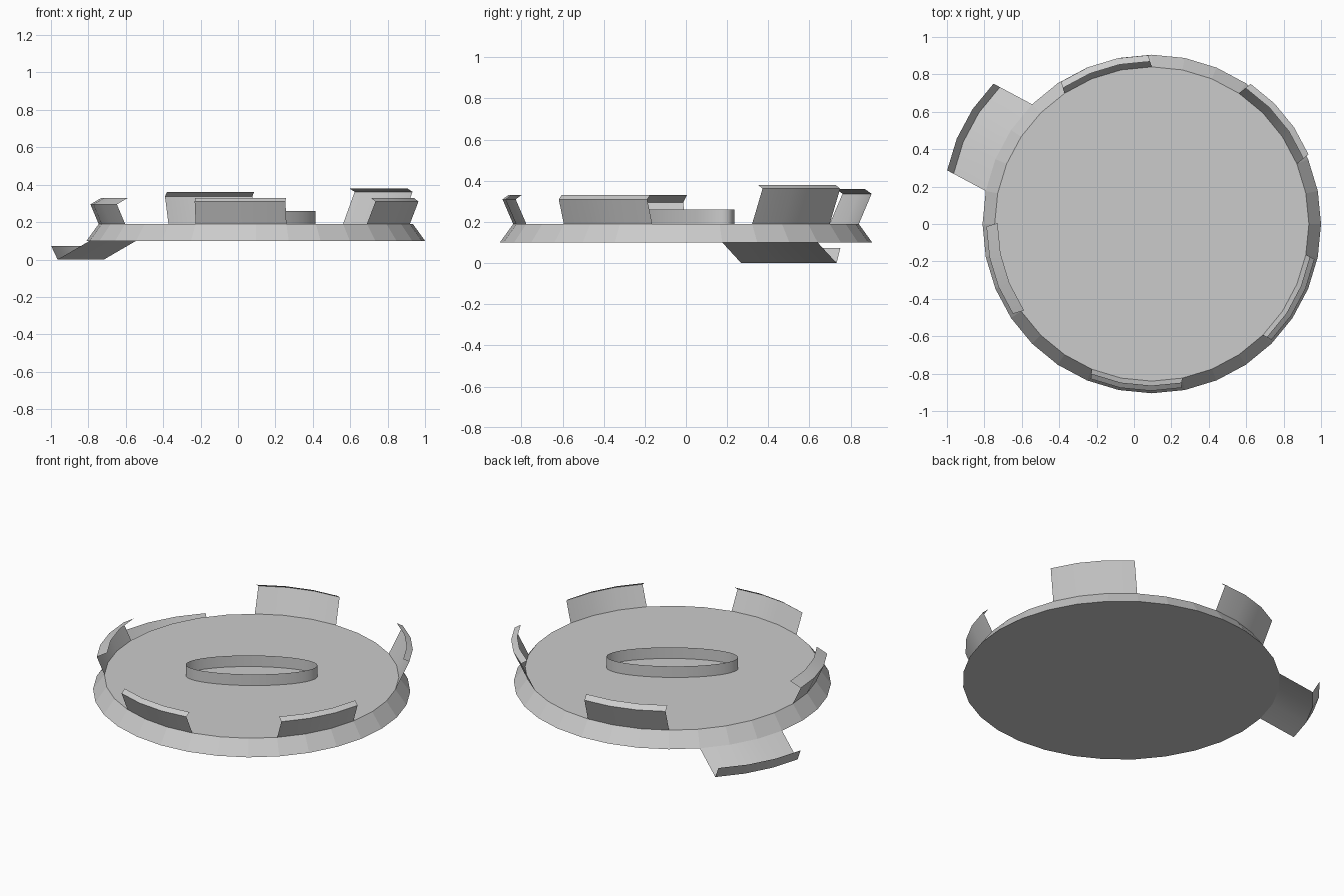
import bpy
import bmesh
from math import sin, cos, pi, radians
from mathutils import Vector

old = bpy.data.objects.get("Cube")
if old:
    bpy.data.objects.remove(old, do_unlink=True)

SIDES = 32
STEP = 2 * pi / SIDES
CENTRE = Vector((0.095, 0, 0))
BOTTOM_R, TOP_R = 0.905, 0.84
BOTTOM_Z, TOP_Z = 0.10, 0.19

grey = bpy.data.materials.new("plain grey")
grey.use_nodes = True
grey.diffuse_color = (0.6, 0.6, 0.6, 1)
grey.node_tree.nodes["Principled BSDF"].inputs["Base Color"].default_value = (0.6, 0.6, 0.6, 1)


def loft(name, rows, closed=False, caps=False, smooth=False):
    """Join rows of points into a sheet, optionally closed around and capped."""
    bm = bmesh.new()
    rings = [[bm.verts.new(p) for p in row] for row in rows]
    n = len(rings[0])
    for low, high in zip(rings, rings[1:]):
        for i in range(n if closed else n - 1):
            j = (i + 1) % n
            bm.faces.new((low[i], low[j], high[j], high[i]))
    if caps:
        bm.faces.new(list(reversed(rings[0])))
        bm.faces.new(rings[-1])
    mesh = bpy.data.meshes.new(name)
    bm.to_mesh(mesh)
    bm.free()
    mesh.materials.append(grey)
    obj = bpy.data.objects.new(name, mesh)
    bpy.context.collection.objects.link(obj)
    if smooth:
        bpy.ops.object.select_all(action='DESELECT')
        obj.select_set(True)
        bpy.context.view_layer.objects.active = obj
        bpy.ops.object.shade_smooth_by_angle(angle=radians(25))
    return obj


def arc(radius, z, first, count):
    return [CENTRE + Vector((radius * cos(i * STEP), radius * sin(i * STEP), z))
            for i in range(first, first + count)]


def tab(name, first, radius, z, knee, lip):
    """Three-segment sheet pushed out from the rim, then bent into a lip."""
    base = arc(radius, z, first, 4)
    mid = (first + 1.5) * STEP
    out = Vector((cos(mid), sin(mid), 0))
    rows = [base]
    for push, height in (knee, lip):
        rows.append([p + out * push + Vector((0, 0, height - z)) for p in base])
    loft(name, rows, smooth=True)


# Bevelled round plate
loft("plate", [arc(BOTTOM_R, BOTTOM_Z, 0, SIDES), arc(TOP_R, TOP_Z, 0, SIDES)],
     closed=True, caps=True)

# Thin oval rim in the middle of the plate
turn = radians(34)
oval = []
for i in range(64):
    a = i * 2 * pi / 64
    u, v = 0.375 * cos(a), 0.128 * sin(a)
    oval.append(CENTRE + Vector((u * cos(turn) - v * sin(turn),
                                 u * sin(turn) + v * cos(turn), TOP_Z)))
loft("oval_rim", [oval, [p + Vector((0, 0, 0.07)) for p in oval]],
     closed=True, smooth=True)

# Upright tabs: name, first rim corner, knee and lip as (push, height)
for name, first, knee, lip in (
    ("front_tab", -10, (0.052, 0.31), (0.024, 0.33)),
    ("front_left_tab", -4, (0.052, 0.31), (0.024, 0.33)),
    ("back_left_tab", 2, (0.08, 0.362), (0.045, 0.38)),
    ("back_tab", 8, (0.065, 0.337), (0.03, 0.36)),
    ("right_tab", 16, (0.046, 0.295), (-0.016, 0.33)),
):
    tab(name, first, TOP_R, TOP_Z, knee, lip)

# Low tab hanging from the bottom edge
tab("foot_tab", 12, BOTTOM_R, BOTTOM_Z, (0.195, 0.0), (0.234, 0.073))
